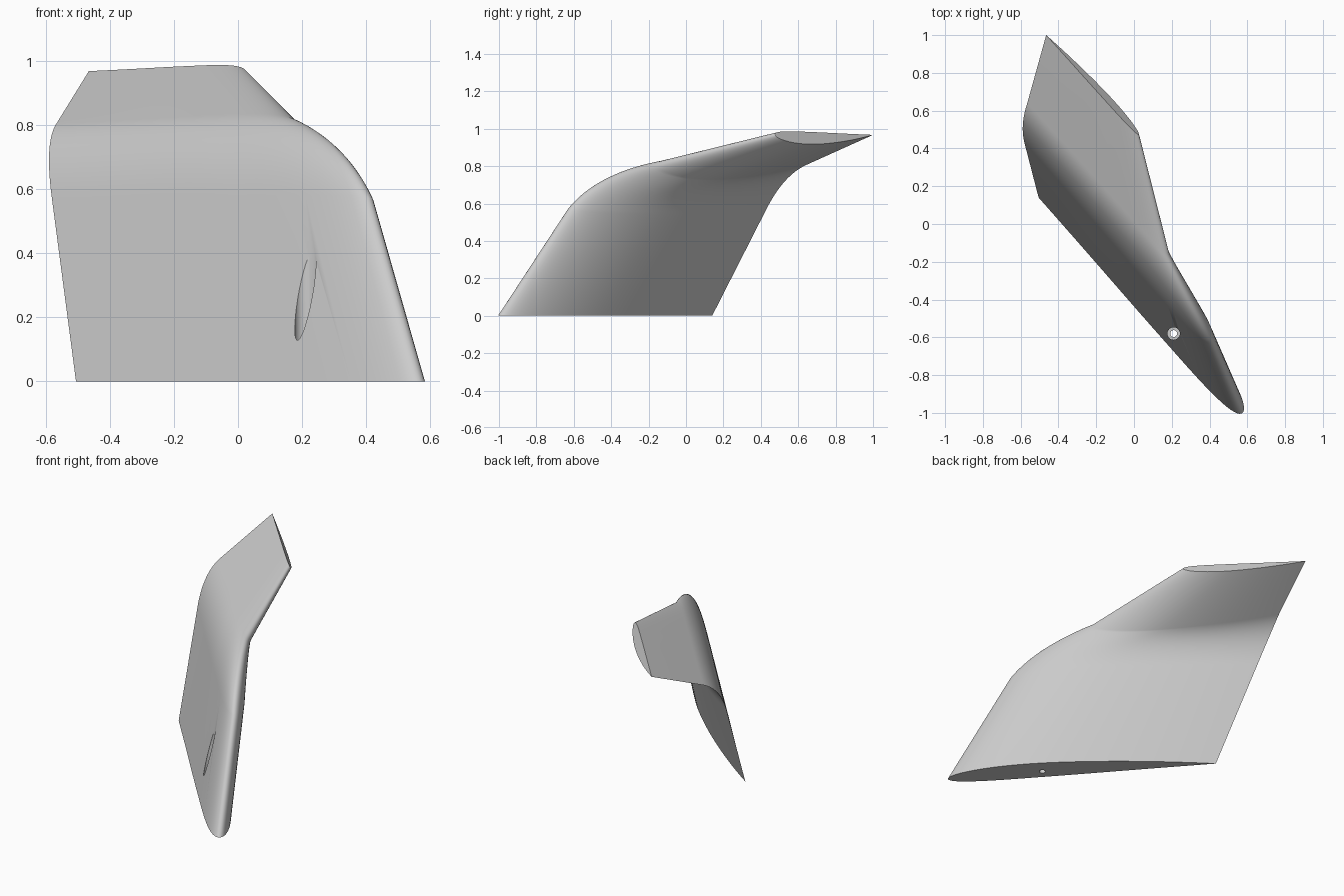
import bpy, bmesh, math
from mathutils import Vector

if "Cube" in bpy.data.objects:
    bpy.data.objects.remove(bpy.data.objects["Cube"])

N = Vector((0.728, 0.685, 0))      # direction the blade bends towards
UP = Vector((0, 0, 1))

grey = bpy.data.materials.new("light_grey")
grey.diffuse_color = (0.6, 0.6, 0.6, 1)
grey.use_nodes = True
grey.node_tree.nodes["Principled BSDF"].inputs["Base Color"].default_value = grey.diffuse_color


def airfoil(count=40, thick=0.104, camber=0.027, p=0.4):
    """Closed cambered section as (chord fraction, offset) pairs."""
    outer, inner = [], []
    for i in range(count + 1):
        x = (1 - math.cos(math.pi * i / count)) / 2
        t = 5 * thick * (0.2969 * math.sqrt(x) - 0.126 * x - 0.3516 * x**2
                         + 0.2843 * x**3 - 0.1036 * x**4)
        if x < p:
            c = camber / p**2 * (2 * p * x - x * x)
        else:
            c = camber / (1 - p)**2 * (1 - 2 * p + 2 * p * x - x * x)
        outer.append((x, c + t))
        inner.append((x, c - t))
    return outer + inner[-2:0:-1]


# Leading edge, trailing edge and lean angle at each station
root = (Vector((0.575, -1.0, 0)), Vector((-0.505, 0.14, 0)), 0)
bend_a = (Vector((0.415, -0.625, 0.57)), Vector((-0.58, 0.43, 0.57)), 14)
bend_q = (Vector((0.337, -0.478, 0.749)), Vector((-0.604, 0.521, 0.749)), 0)
bend_b = (Vector((0.185, -0.16, 0.805)), Vector((-0.565, 0.64, 0.805)), 63)
tip = (Vector((0.025, 0.475, 0.967)), Vector((-0.465, 1.0, 0.967)), 63)

stations = [root]
STEPS = 20
for i in range(STEPS + 1):
    t = i / STEPS
    le, te = (bend_a[k] * (1 - t)**2 + bend_q[k] * 2 * t * (1 - t)
              + bend_b[k] * t * t for k in (0, 1))
    # lean follows the tangent of the bend
    g = (bend_q[1] - bend_a[1]) * (1 - t) + (bend_b[1] - bend_q[1]) * t
    stations.append((le, te, math.degrees(math.atan2(g.dot(N), g.z))))
stations.append((tip[0], tip[1], stations[-1][2]))

# Blended wing tip lofted through the stations
bm = bmesh.new()
rings = []
section = airfoil()
for le, te, lean in stations:
    a = math.radians(lean)
    w = N * math.cos(a) - UP * math.sin(a)
    chord = (te - le).length
    rings.append([bm.verts.new(le.lerp(te, x) + w * (o * chord)) for x, o in section])
n = len(section)
for r, s in zip(rings, rings[1:]):
    for i in range(n):
        j = (i + 1) % n
        bm.faces.new((r[i], r[j], s[j], s[i]))
bm.faces.new(rings[0])
bm.faces.new(rings[-1])
bmesh.ops.recalc_face_normals(bm, faces=bm.faces)
mesh = bpy.data.meshes.new("wing_tip")
bm.to_mesh(mesh)
bm.free()
mesh.materials.append(grey)
wing = bpy.data.objects.new("wing_tip", mesh)
bpy.context.collection.objects.link(wing)


# Vertical screw hole with a wider bore above it
def bore(name, radius, z0, z1):
    bpy.ops.mesh.primitive_cylinder_add(vertices=32, radius=radius, depth=z1 - z0,
                                        location=(0.21, -0.58, (z0 + z1) / 2))
    ob = bpy.context.object
    ob.name = name
    ob.data.materials.append(grey)
    mod = wing.modifiers.new(name, 'BOOLEAN')
    mod.operation = 'DIFFERENCE'
    mod.solver = 'EXACT'
    mod.object = ob
    return ob


cutters = [bore("screw_hole_cutter", 0.018, -0.1, 0.12),
           bore("screw_bore_cutter", 0.033, 0.08, 0.6)]

# Apply the cuts, then remove the cutters
bpy.ops.object.select_all(action='DESELECT')
wing.select_set(True)
bpy.context.view_layer.objects.active = wing
for m in list(wing.modifiers):
    bpy.ops.object.modifier_apply(modifier=m.name)
for c in cutters:
    bpy.data.objects.remove(c)
bpy.ops.object.shade_smooth_by_angle(angle=math.radians(30))
